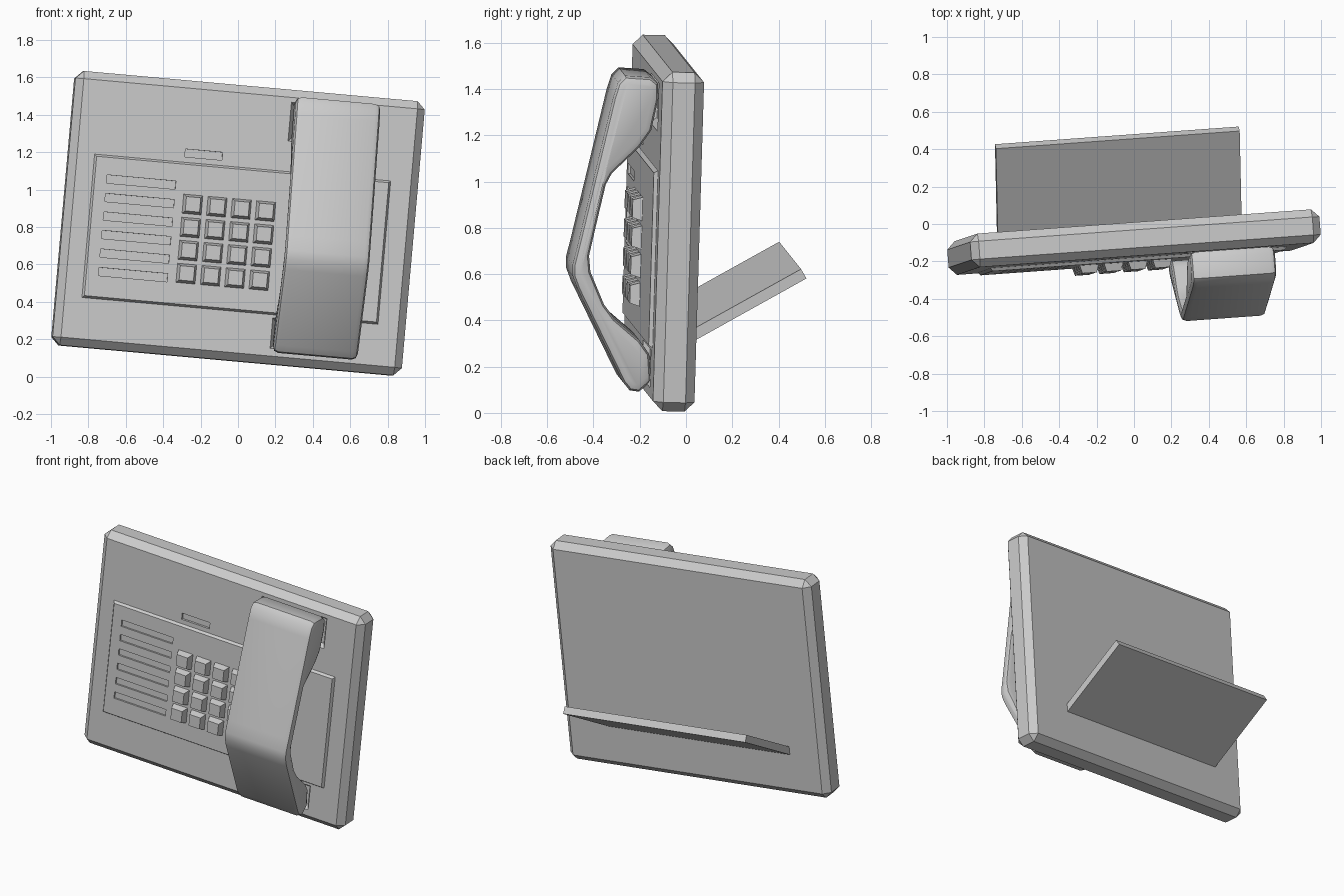
import bpy, bmesh
from mathutils import Matrix, Vector

cube = bpy.data.objects.get("Cube")
if cube:
    bpy.data.objects.remove(cube, do_unlink=True)

# Single plastic colour
grey = bpy.data.materials.new("grey_plastic")
grey.use_nodes = True
COLOR = (0.6, 0.6, 0.6, 1)
grey.diffuse_color = COLOR
grey.node_tree.nodes["Principled BSDF"].inputs["Base Color"].default_value = COLOR

# Slightly turned and tilted frame shared by every part
ax = Vector((0.9935, 0.072, -0.09)).normalized()
ay = Vector((0.09, 0.03, 0.9955)).cross(ax).normalized()
az = ax.cross(ay)
FRAME = Matrix.Translation((0, -0.097, 0.82)) @ Matrix((ax, ay, az)).transposed().to_4x4()
FACE = -0.09          # front of the body
PANEL = FACE - 0.017  # front of the raised panel


def add_object(name, bm):
    bmesh.ops.recalc_face_normals(bm, faces=bm.faces)
    mesh = bpy.data.meshes.new(name)
    bm.to_mesh(mesh)
    bm.free()
    mesh.materials.append(grey)
    obj = bpy.data.objects.new(name, mesh)
    bpy.context.collection.objects.link(obj)
    obj.matrix_world = FRAME
    return obj


def add_block(bm, x, z, w, h, back, front, inset=0):
    """Box whose front rectangle is smaller than its back by the inset."""
    rings = []
    for y, d in ((back, 0), (front, inset)):
        rings.append([bm.verts.new((x + sx * (w / 2 - d), y, z + sz * (h / 2 - d)))
                      for sx, sz in ((-1, -1), (1, -1), (1, 1), (-1, 1))])
    a, b = rings
    bm.faces.new(a)
    bm.faces.new(b[::-1])
    for i in range(4):
        j = (i + 1) % 4
        bm.faces.new((a[i], a[j], b[j], b[i]))


def blocks(name, items):
    bm = bmesh.new()
    for item in items:
        add_block(bm, *item)
    return add_object(name, bm)


def extrude_profile(name, points, x0, x1):
    bm = bmesh.new()
    face = bm.faces.new([bm.verts.new((x0, y, z)) for y, z in points])
    out = bmesh.ops.extrude_face_region(bm, geom=[face])
    verts = [g for g in out["geom"] if isinstance(g, bmesh.types.BMVert)]
    bmesh.ops.translate(bm, vec=(x1 - x0, 0, 0), verts=verts)
    return add_object(name, bm)


def apply_modifier(obj, mod):
    with bpy.context.temp_override(object=obj, active_object=obj):
        bpy.ops.object.modifier_apply(modifier=mod.name)


def bevel(obj, width, segments=1):
    mod = obj.modifiers.new("Bevel", "BEVEL")
    mod.width, mod.segments = width, segments
    mod.limit_method, mod.angle_limit = "ANGLE", 0.9
    apply_modifier(obj, mod)


def cut(obj, items):
    cutter = blocks("cutter", items)
    cutter.hide_render = True
    mod = obj.modifiers.new("Cut", "BOOLEAN")
    mod.operation, mod.solver, mod.object = "DIFFERENCE", "EXACT", cutter
    bpy.context.view_layer.update()
    apply_modifier(obj, mod)
    bpy.data.objects.remove(cutter, do_unlink=True)


# Body slab with chamfered edges, a label recess and two handset cradles
body = blocks("body", [(0, 0, 1.88, 1.472, 0.09, FACE)])
bevel(body, 0.042)
cut(body, [
    (-0.222, 0.347, 0.2, 0.042, FACE + 0.015, FACE - 0.02),
    (0.456, 0.564, 0.43, 0.17, FACE + 0.03, FACE - 0.001, -0.02),
    (0.458, -0.571, 0.43, 0.125, FACE + 0.03, FACE - 0.001, -0.02),
])

# Raised panel with speaker slots
panel = blocks("panel", [(-0.008, -0.088, 1.6, 0.776, FACE + 0.005, PANEL, 0.014)])
cut(panel, [(-0.544, 0.17 - 0.0994 * i, 0.37, 0.044, PANEL + 0.012, PANEL - 0.02)
            for i in range(6)])

# Keypad
blocks("keypad", [(-0.26 + 0.131 * c, 0.075 - 0.1237 * r, 0.105, 0.105,
                   PANEL + 0.004, PANEL - 0.042, 0.014)
                  for r in range(4) for c in range(4)])

# Handset, extruded from its side profile
inner = [(-0.125, 0.69), (-0.092, 0.665), (-0.088, 0.6), (-0.115, 0.46), (-0.165, 0.385),
         (-0.28, 0.27), (-0.305, 0.22), (-0.333, 0.085), (-0.368, -0.09), (-0.36, -0.16),
         (-0.297, -0.3), (-0.25, -0.36), (-0.14, -0.45), (-0.095, -0.51), (-0.082, -0.63)]
outer = [(-0.135, -0.675), (-0.175, -0.67), (-0.205, -0.635), (-0.414, -0.235),
         (-0.436, -0.18), (-0.438, -0.13), (-0.42, -0.05), (-0.284, 0.6),
         (-0.265, 0.665), (-0.235, 0.695)]
handset = extrude_profile("handset", inner + outer, 0.235, 0.69)
bevel(handset, 0.03, 2)
bpy.ops.object.select_all(action="DESELECT")
handset.select_set(True)
bpy.context.view_layer.objects.active = handset
bpy.ops.object.shade_smooth_by_angle(angle=0.6)

# Rear stand plate
extrude_profile("rear_stand", [(0.06, -0.422), (0.555, -0.13), (0.58, -0.17), (0.06, -0.477)],
                -0.69, 0.622)
